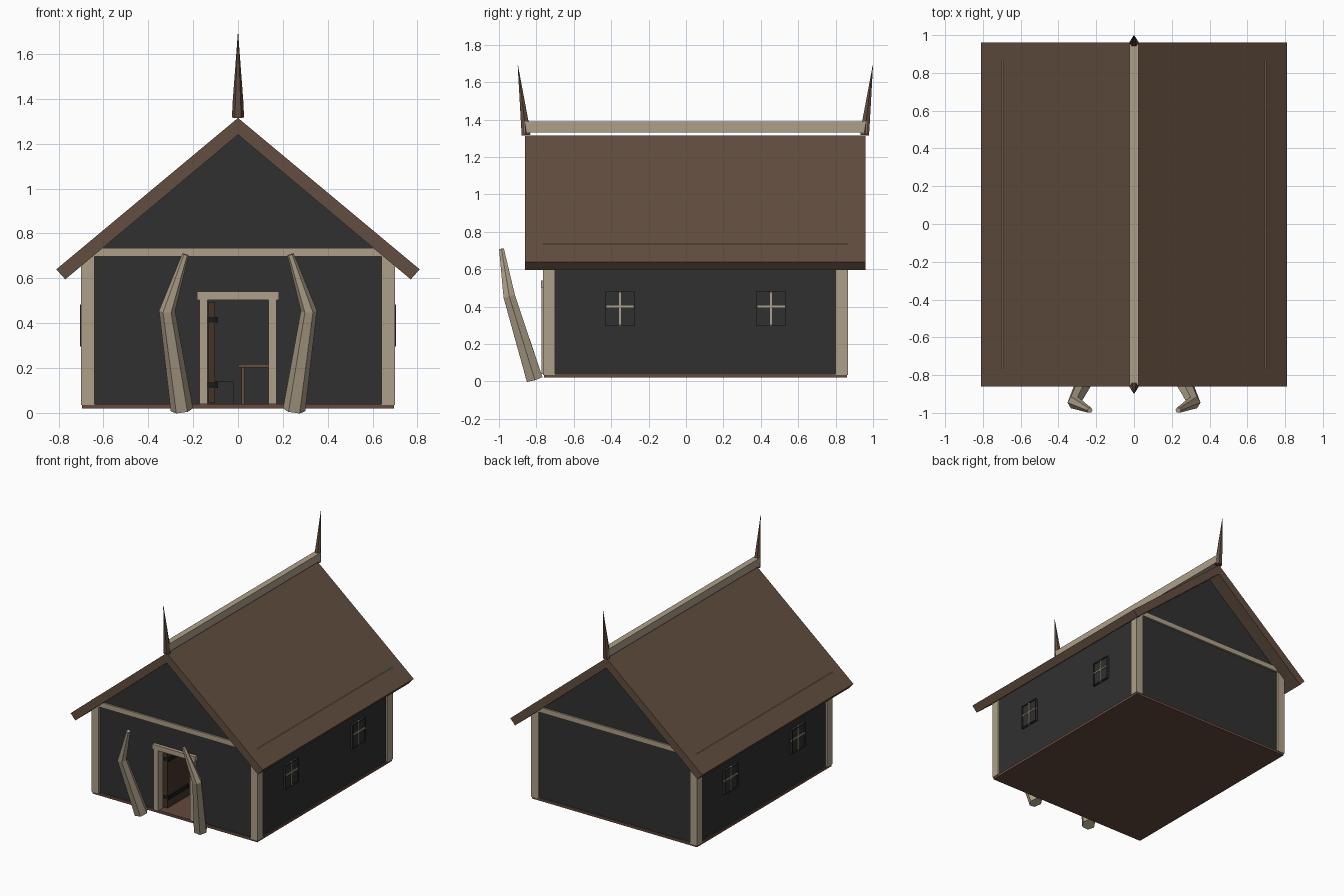
import bpy, bmesh, math
from mathutils import Vector

if "Cube" in bpy.data.objects:
    bpy.data.objects.remove(bpy.data.objects["Cube"])


def material(name, rgb):
    m = bpy.data.materials.new(name)
    m.diffuse_color = (*rgb, 1)
    m.use_nodes = True
    m.node_tree.nodes["Principled BSDF"].inputs["Base Color"].default_value = m.diffuse_color
    return m


WALL = material("charcoal wall", (0.030, 0.030, 0.030))
BONE = material("pale bone", (0.42, 0.35, 0.25))
ROOF = material("brown roof", (0.122, 0.076, 0.050))
FLOOR = material("red brown floor", (0.125, 0.066, 0.048))
DOOR = material("dark door wood", (0.060, 0.034, 0.020))
TABLE = material("table wood", (0.125, 0.078, 0.040))
IRON = material("black iron", (0.010, 0.010, 0.010))


def finish(name, bm, mat):
    bmesh.ops.recalc_face_normals(bm, faces=bm.faces)
    me = bpy.data.meshes.new(name)
    bm.to_mesh(me)
    bm.free()
    me.materials.append(mat)
    ob = bpy.data.objects.new(name, me)
    bpy.context.collection.objects.link(ob)
    return ob


def box(name, x, y, z, mat):
    """Box given by its (min, max) range on each axis."""
    bm = bmesh.new()
    bmesh.ops.create_cube(bm, size=1)
    for v in bm.verts:
        v.co = [r[0] if c < 0 else r[1] for r, c in zip((x, y, z), v.co)]
    return finish(name, bm, mat)


def prism(name, profile, y0, y1, mat):
    """Extrude an x-z profile along y."""
    bm = bmesh.new()
    face = bm.faces.new([bm.verts.new((x, y0, z)) for x, z in profile])
    new = bmesh.ops.extrude_face_region(bm, geom=[face])["geom"]
    for v in new:
        if isinstance(v, bmesh.types.BMVert):
            v.co.y = y1
    return finish(name, bm, mat)


def horn(name, path, sides, mat):
    """Faceted tapering tube through (point, radius) stations."""
    bm = bmesh.new()
    pts = [Vector(p) for p, r in path]
    rings = []
    for i, (p, r) in enumerate(path):
        a, b = pts[max(i - 1, 0)], pts[min(i + 1, len(pts) - 1)]
        d = (b - a).normalized()
        u = Vector((1, 0, 0))
        u = (u - d * u.dot(d)).normalized()
        w = d.cross(u)
        rings.append([bm.verts.new(pts[i] + r * (u * math.cos(t) + w * math.sin(t)))
                      for t in (2 * math.pi * k / sides for k in range(sides))])
    for a, b in zip(rings, rings[1:]):
        for k in range(sides):
            j = (k + 1) % sides
            bm.faces.new((a[k], a[j], b[j], b[k]))
    bm.faces.new(rings[0])
    bm.faces.new(rings[-1])
    return finish(name, bm, mat)


def span(s, a, b):
    return tuple(sorted((s * a, s * b)))


# Floor slab
box("floor", (-0.695, 0.695), (-0.76, 0.86), (0.02, 0.04), FLOOR)

# Walls, the front one left open for the doorway
box("back_wall", (-0.685, 0.685), (0.82, 0.85), (0.04, 0.71), WALL)
box("front_wall_over_door", (-0.155, 0.155), (-0.75, -0.72), (0.52, 0.71), WALL)
for s, side in ((-1, "left"), (1, "right")):
    box(side + "_wall", span(s, 0.655, 0.688), (-0.74, 0.84), (0.04, 0.70), WALL)
    box(side + "_front_wall", span(s, 0.155, 0.67), (-0.75, -0.72), (0.04, 0.71), WALL)

# Corner posts and top beams
for s, side in ((-1, "left"), (1, "right")):
    for y, end in ((-0.765, "front"), (0.80, "back")):
        box(f"{end}_{side}_post", span(s, 0.64, 0.70), (y, y + 0.065), (0.035, 0.70), BONE)
    box(side + "_top_beam", span(s, 0.66, 0.698), (-0.762, 0.862), (0.70, 0.736), BONE)
for y, end in ((-0.765, "front"), (0.825, "back")):
    box(end + "_top_beam", (-0.698, 0.698), (y, y + 0.04), (0.697, 0.736), BONE)

# Gables and roof
for y, end in ((-0.752, "front"), (0.822, "back")):
    prism(end + "_gable", [(-0.655, 0.71), (0.655, 0.71), (0, 1.26)], y, y + 0.03, WALL)
prism("roof", [(-0.81, 0.64), (0, 1.315), (0.81, 0.64),
               (0.77, 0.595), (0, 1.24), (-0.77, 0.595)], -0.86, 0.96, ROOF)

# Ridge beam with a spike at each end
box("ridge_beam", (-0.023, 0.023), (-0.865, 0.965), (1.33, 1.39), BONE)
for s, end in ((-1, "front"), (1, "back")):
    y = 0.05
    horn(end + "_ridge_spike", [((0, y + s * 0.905, 1.317), 0.027),
                                ((0, y + s * 0.912, 1.385), 0.024),
                                ((0, y + s * 0.949, 1.69), 0.001)], 6, ROOF)

# Side windows: thin dark panes with pale cross bars
for s, side in ((-1, "left"), (1, "right")):
    for n, y in enumerate((-0.353, 0.455)):
        name = f"{side}_window_{n + 1}"
        box(name + "_pane", span(s, 0.688, 0.697), (y - 0.075, y + 0.075), (0.305, 0.475), WALL)
        for a, b in (((y - 0.08, y - 0.073), (0.298, 0.482)), ((y + 0.073, y + 0.08), (0.298, 0.482)),
                     ((y - 0.08, y + 0.08), (0.298, 0.305)), ((y - 0.08, y + 0.08), (0.475, 0.482))):
            box(name + "_frame", span(s, 0.685, 0.705), a, b, WALL)
        box(name + "_upright_bar", span(s, 0.69, 0.704), (y - 0.006, y + 0.006), (0.295, 0.483), BONE)
        box(name + "_cross_bar", span(s, 0.69, 0.704), (y - 0.08, y + 0.08), (0.396, 0.407), BONE)

# Door frame
for s, side in ((-1, "left"), (1, "right")):
    box(side + "_door_jamb", span(s, 0.135, 0.172), (-0.772, -0.71), (0.04, 0.505), BONE)
box("door_lintel", (-0.182, 0.182), (-0.776, -0.705), (0.503, 0.54), BONE)

# Door standing open, with iron straps
box("open_door", (-0.133, -0.102), (-0.705, -0.44), (0.045, 0.495), DOOR)
for z in (0.125, 0.415):
    box("door_strap", (-0.136, -0.09), (-0.708, -0.46), (z - 0.013, z + 0.013), IRON)

# Table and chest inside
box("table_top", (0.0, 0.36), (0.1, 0.5), (0.203, 0.217), TABLE)
for x in (0.015, 0.33):
    for y in (0.115, 0.47):
        box("table_leg", (x, x + 0.015), (y, y + 0.015), (0.04, 0.205), TABLE)
box("chest", (-0.12, -0.02), (0.2, 0.4), (0.04, 0.14), WALL)

# Curved tusks beside the door
for s, side in ((-1, "left"), (1, "right")):
    horn(side + "_tusk", [((s * 0.25, -0.81, 0.0135), 0.05),
                          ((s * 0.316, -0.945, 0.455), 0.036),
                          ((s * 0.234, -0.986, 0.706), 0.015)], 6, BONE)
